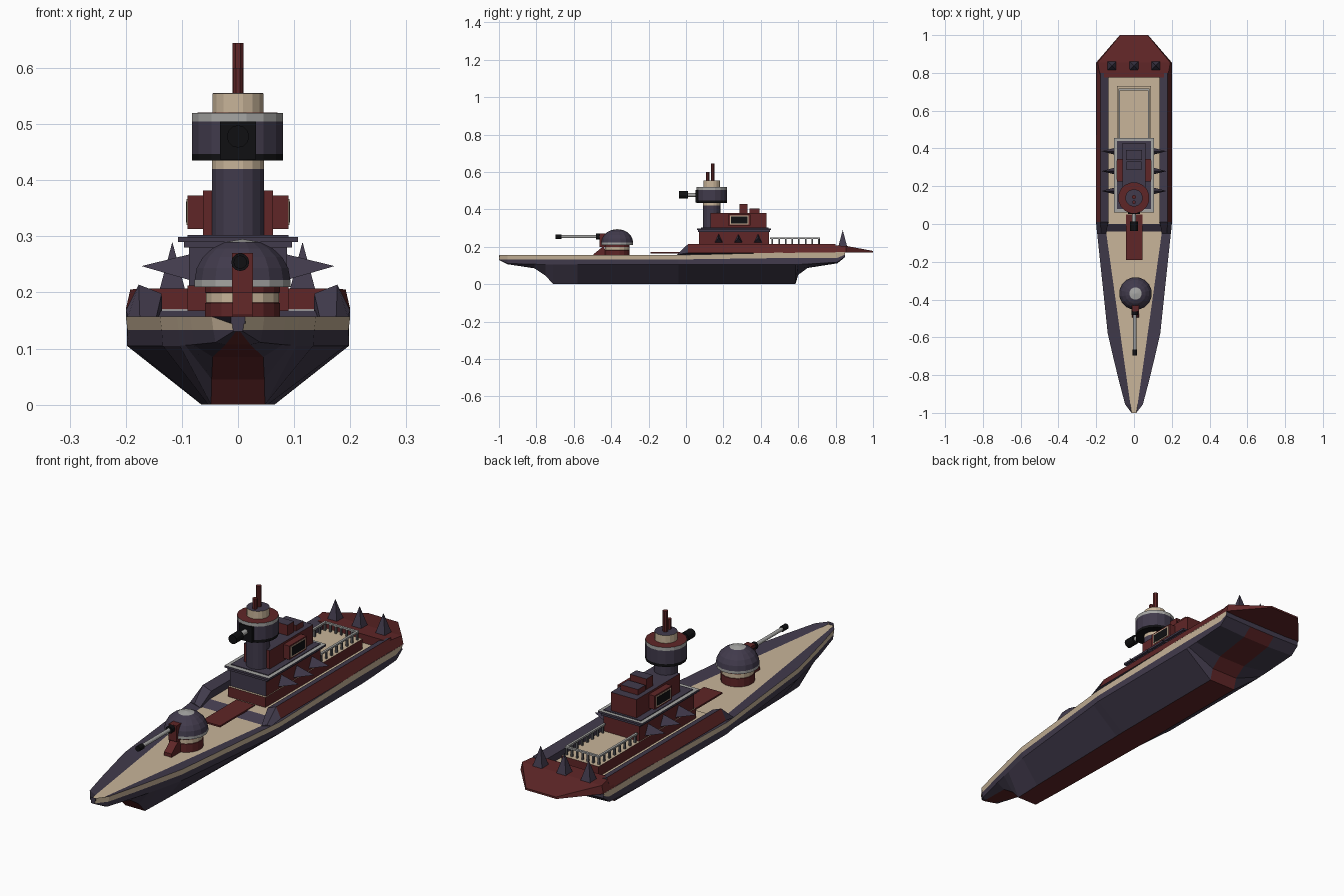
import bpy, bmesh, math
from mathutils import Matrix, Vector

if "Cube" in bpy.data.objects:
    bpy.data.objects.remove(bpy.data.objects["Cube"])

# Flat colours
def mat(name, r, g, b):
    m = bpy.data.materials.new(name)
    m.diffuse_color = (r, g, b, 1)
    m.use_nodes = True
    m.node_tree.nodes["Principled BSDF"].inputs["Base Color"].default_value = m.diffuse_color
    return m

PURPLE = mat("dark purple", .053, .043, .072)
RED = mat("dark red", .115, .019, .020)
CREAM = mat("cream", .58, .46, .32)
GREY = mat("light grey", .38, .38, .37)
IRON = mat("iron grey", .11, .11, .12)
BLACK = mat("black", .005, .005, .006)

def finish(name, bm, mats):
    bmesh.ops.recalc_face_normals(bm, faces=bm.faces)
    me = bpy.data.meshes.new(name)
    bm.to_mesh(me)
    bm.free()
    for m in mats:
        me.materials.append(m)
    ob = bpy.data.objects.new(name, me)
    bpy.context.collection.objects.link(ob)
    return ob

def loft(name, sections, mats, rule=lambda strip, row: 0):
    """Join closed cross-sections; rule gives the material per strip and row."""
    bm = bmesh.new()
    rows = [[bm.verts.new(p) for p in s] for s in sections]
    n = len(rows[0])
    for r in range(len(rows) - 1):
        for i in range(n):
            j = (i + 1) % n
            f = bm.faces.new((rows[r][i], rows[r][j], rows[r + 1][j], rows[r + 1][i]))
            f.material_index = rule(i, r)
    bm.faces.new(rows[0])
    bm.faces.new(rows[-1])
    return finish(name, bm, mats)

def box(name, x0, x1, y0, y1, z0, z1, side, top=None, front=None):
    bm = bmesh.new()
    bmesh.ops.create_cube(bm, size=1, matrix=Matrix.Translation(((x0+x1)/2, (y0+y1)/2, (z0+z1)/2))
                          @ Matrix.Diagonal((x1-x0, y1-y0, z1-z0, 1)))
    bm.normal_update()
    for f in bm.faces:
        f.material_index = 1 if f.normal.z > .5 else 2 if f.normal.y < -.5 else 0
    return finish(name, bm, [side, top or side, front or side])

def lathe(name, x, y, prof, mats, idx, n=16):
    """Turned part: (radius, z) rings, one material index per band."""
    secs = [[(x + r*math.cos(2*math.pi*(k+.5)/n), y + r*math.sin(2*math.pi*(k+.5)/n), z)
             for k in range(n)] for r, z in prof]
    ob = loft(name, secs, mats, lambda i, r: idx[r])
    ob.data.polygons[len(ob.data.polygons) - 1].material_index = idx[-1]
    return ob

def barrel(name, x, z, y0, y1, r, m, n=12):
    return loft(name, [[(x + r*math.cos(2*math.pi*k/n), y, z + r*math.sin(2*math.pi*k/n))
                        for k in range(n)] for y in (y0, y1)], [m])

def spike(name, base, tip, m):
    bm = bmesh.new()
    b = [bm.verts.new(p) for p in base]
    t = bm.verts.new(tip)
    bm.faces.new(b)
    for i in range(len(b)):
        bm.faces.new((b[i], b[(i + 1) % len(b)], t))
    return finish(name, bm, [m])

# Hull: y, keel height, keel half width, chine height, chine half width, top half width
stations = [(-1, .130, .004, .131, .008, .012), (-.955, .107, .022, .111, .040, .047),
            (-.81, .085, .045, .107, .080, .085), (-.75, .045, .047, .106, .094, .099),
            (-.71, 0, .048, .105, .104, .109), (-.58, 0, .053, .105, .134, .139),
            (-.04, 0, .064, .105, .192, .196), (0, 0, .065, .105, .198, .200),
            (.585, 0, .065, .105, .198, .200), (.60, .05, .065, .106, .198, .200),
            (.65, .087, .066, .108, .198, .200), (.81, .112, .066, .118, .198, .200),
            (.85, .145, .066, .148, .198, .200)]
sections = []
for y, zk, k, zc, c, w in stations:
    rear = y >= 0
    zt = .157 + (.014 * min(1, y / .4) if rear else 0)
    inner = .135 if rear else min(.148, max(.006, .02 + (y + .95) * .142))
    half = [(k, zk), (c, zc), (w - .003, max(.133, zc + .002) + (.008 if rear and y > .3 else 0)),
            (w, zt), (inner, .168 if rear else .145)]
    sections.append([(x, y, z) for x, z in half] + [(-x, y, z) for x, z in reversed(half)])

def hull_rule(i, row):
    if i == 4:
        return 0 if row == 6 else 1
    return {2: 1, 6: 1, 9: 2}.get(i, 0)
loft("hull", sections, [PURPLE, CREAM, RED], hull_rule)

# Raised side walls along the rear deck
for s in (-1, 1):
    low = [(.196, .157), (.175, .157), (.148, .146), (.147, .140)]
    high = [(.200, .168), (.177, .214), (.136, .198), (.135, .150)]
    loft("side_wall", [[(s*x, y, z) for x, z in p] for y, p in
                       ((-.05, low), (.01, high), (.80, high))], [PURPLE, RED],
         lambda i, r: 1 if i == 0 and r == 1 else 0)

# Stern slab, tapering to a thin edge
loft("stern_slab", [[(b, y, .170), (t, y, z), (-t, y, z), (-b, y, .170)] for y, b, t, z in
                    ((.775, .200, .178, .207), (.855, .200, .192, .205), (1, .075, .072, .178))], [RED])
for x in (-.117, 0, .115):
    spike("stern_spike", [(x + a*.023, .838 + b*.023, .204) for a, b in
                          ((-1, -1), (1, -1), (1, 1), (-1, 1))], (x, .838, .29), PURPLE)

# Deck plate in front of the bridge
box("deck_plate", -.042, .046, -.19, .05, .165, .172, RED)

# Low deckhouse with railing
box("low_deckhouse", -.09, .09, .06, .73, .16, .212, RED, CREAM)
for s in (-1, 1):
    box("side_rail", s*.078 - .005, s*.078 + .005, .45, .717, .243, .250, GREY)
    for k in range(8):
        y = .462 + k * .0355
        box("rail_post", s*.078 - .004, s*.078 + .004, y - .004, y + .004, .21, .244, IRON)
box("rear_rail", -.083, .083, .707, .717, .243, .250, GREY)
for k in range(5):
    x = -.052 + k * .026
    box("rear_rail_post", x - .004, x + .004, .708, .716, .21, .244, IRON)

# Main deckhouse with roof plates
box("deckhouse", -.087, .087, .07, .445, .17, .285, RED, PURPLE, PURPLE)
box("roof_lip", -.107, .107, .06, .455, .290, .299, PURPLE, GREY)
box("roof_step", -.096, .096, .065, .45, .280, .291, PURPLE)
box("roof_deck", -.09, .09, .08, .44, .299, .302, PURPLE)

# Spikes on the deckhouse sides
for s in (-1, 1):
    for y in (.175, .28, .385):
        spike("side_spike", [(s*.086, y - .022, .222), (s*.086, y + .022, .222), (s*.086, y, .268)],
              (s*.172, y, .247), PURPLE)

# Upper house, side window boxes and roof blocks
box("upper_house", -.062, .062, .13, .43, .30, .382, RED, PURPLE)
box("roof_block_tall", -.04, .04, .285, .33, .38, .428, RED, PURPLE)
box("roof_block_low", -.042, .042, .34, .392, .38, .406, RED, PURPLE)
for s in (-1, 1):
    a, b = sorted((s*.05, s*.09))
    box("window_box", a, b, .225, .345, .313, .373, RED)
    a, b = sorted((s*.089, s*.0915))
    box("window_frame", a, b, .235, .335, .320, .367, CREAM)
    a, b = sorted((s*.090, s*.093))
    box("window_pane", a, b, .241, .329, .325, .362, BLACK)

# Bridge tower, gun ring and masts
TY = .138
lathe("tower", 0, TY, [(.047, .30), (.047, .42), (.047, .44)], [PURPLE, CREAM], [0, 1])
lathe("gun_ring", -.001, TY, [(.083, .435), (.083, .447), (.083, .505), (.083, .520), (.045, .521)],
      [BLACK, PURPLE, GREY, RED], [0, 1, 2, 3])
lathe("tower_cap", 0, TY, [(.046, .515), (.046, .555), (.001, .556)], [CREAM, PURPLE], [0, 1])
lathe("mast_tall", 0, .143, [(.011, .55), (.011, .645)], [RED], [0], 8)
lathe("mast_short", 0, .116, [(.010, .55), (.010, .60)], [RED], [0], 8)
box("gun_mantlet", -.032, .032, .052, .09, .437, .505, BLACK)
barrel("tower_gun_barrel", 0, .478, .01, .06, .011, GREY)
barrel("tower_gun_muzzle", 0, .478, -.038, .012, .020, BLACK)

# Forward dome turret
DX, DY = .008, -.368
lathe("turret_base", DX, DY, [(.068, .14), (.068, .181), (.066, .182), (.066, .199), (.068, .200), (.068, .214)],
      [RED, CREAM], [0, 0, 1, 0, 0])
arc = [(.087 * math.cos(t), .222 + .073 * math.sin(t)) for t in
       [math.radians(a) for a in (0, 17, 34, 51, 68)]]
lathe("dome", DX, DY, [(.087, .210)] + arc + [(.001, .295)], [GREY, PURPLE], [0, 1, 1, 1, 1, 0])
box("dome_slot", DX - .019, DX + .019, -.462, -.40, .200, .270, RED)
loft("turret_brace", [[(DX + s*.018, -.495, .145), (DX + s*.018, -.495, .160),
                       (DX + s*.018, -.440, .205), (DX + s*.018, -.42, .145)] for s in (-1, 1)], [RED])
barrel("dome_gun_collar", DX - .004, .254, -.482, -.44, .016, BLACK)
barrel("dome_gun_barrel", DX - .004, .254, -.68, -.47, .008, GREY)
barrel("dome_gun_muzzle", DX - .004, .254, -.697, -.665, .012, BLACK)
